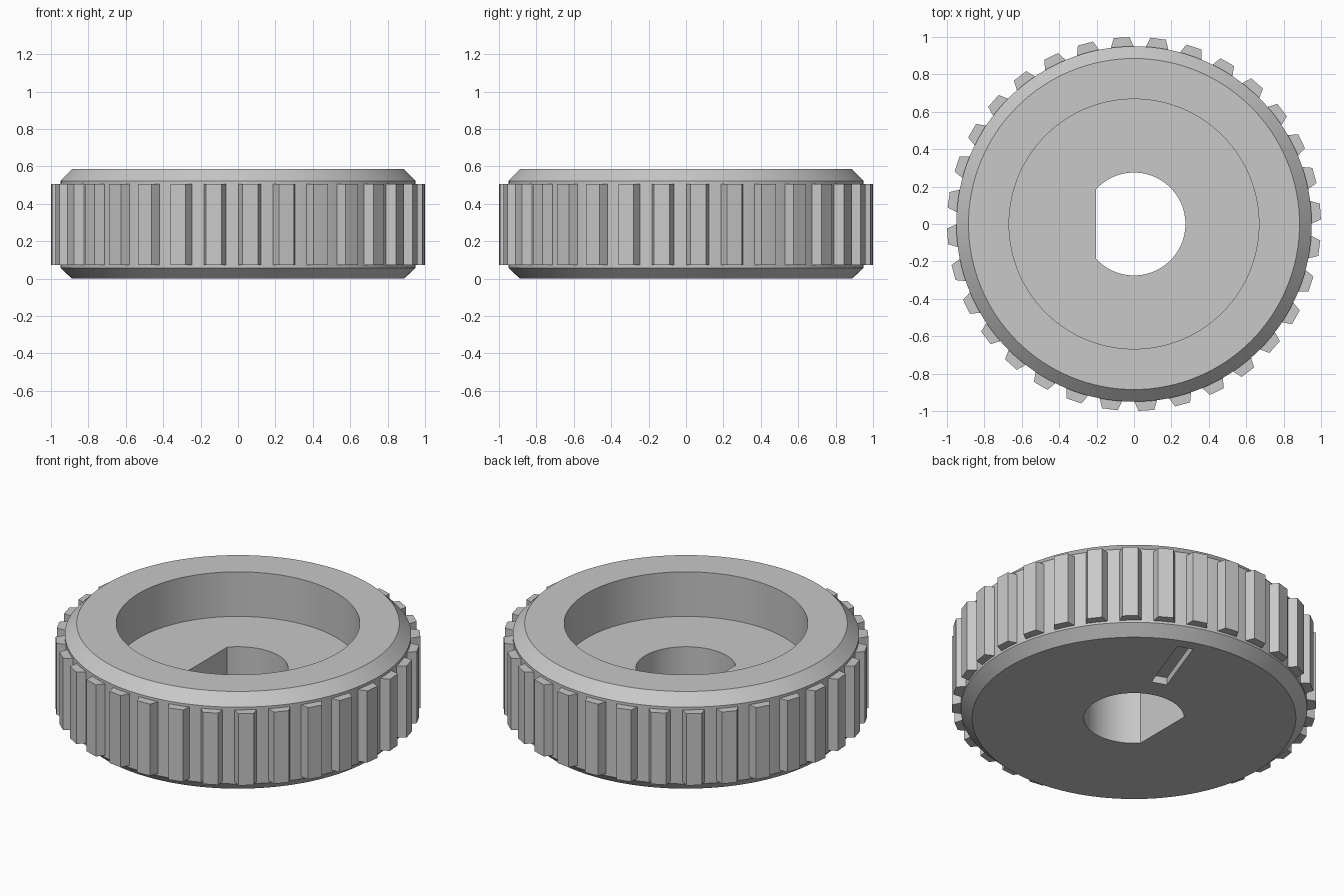
import bpy, bmesh, math
from mathutils import Matrix

cube = bpy.data.objects.get("Cube")
if cube:
    bpy.data.objects.remove(cube, do_unlink=True)

grey = bpy.data.materials.new("plain grey")
grey.use_nodes = True
grey.diffuse_color = (0.58, 0.58, 0.58, 1)
grey.node_tree.nodes["Principled BSDF"].inputs["Base Color"].default_value = (0.58, 0.58, 0.58, 1)

SEGMENTS = 128
RIBS = 32


def make_object(name, bm):
    bmesh.ops.recalc_face_normals(bm, faces=bm.faces)
    mesh = bpy.data.meshes.new(name)
    bm.to_mesh(mesh)
    bm.free()
    mesh.materials.append(grey)
    obj = bpy.data.objects.new(name, mesh)
    bpy.context.collection.objects.link(obj)
    return obj


def add_prism(bm, outline, z0, z1, angle=0.0):
    """Extrude a closed xy outline from z0 to z1, turned about z."""
    turn = Matrix.Rotation(angle, 3, 'Z')
    low, high = ([bm.verts.new(turn @ v.co) for v in ring]
                 for ring in ([TempPoint(x, y, z) for x, y in outline] for z in (z0, z1)))
    bm.faces.new(low[::-1])
    bm.faces.new(high)
    for i in range(len(low)):
        j = (i + 1) % len(low)
        bm.faces.new((low[i], low[j], high[j], high[i]))


class TempPoint:
    def __init__(self, x, y, z):
        self.co = Matrix.Translation((x, y, z)).to_translation()


def lathe(profile):
    """Spin a profile of (radius, z) about z and close both ends."""
    bm = bmesh.new()
    rings = []
    for r, z in profile:
        angles = (2 * math.pi * i / SEGMENTS for i in range(SEGMENTS))
        rings.append([bm.verts.new((r * math.cos(a), r * math.sin(a), z)) for a in angles])
    for a, b in zip(rings, rings[1:]):
        for i in range(SEGMENTS):
            j = (i + 1) % SEGMENTS
            bm.faces.new((a[i], a[j], b[j], b[i]))
    bm.faces.new(rings[0][::-1])
    bm.faces.new(rings[-1])
    return bm


def cut(target, cutter):
    cutter.hide_render = True
    mod = target.modifiers.new("cut", 'BOOLEAN')
    mod.operation = 'DIFFERENCE'
    mod.solver = 'EXACT'
    mod.object = cutter
    bpy.context.view_layer.objects.active = target
    bpy.ops.object.modifier_apply(modifier=mod.name)
    bpy.data.objects.remove(cutter, do_unlink=True)


# Wheel body: chamfered disc with a round recess in the top
body = make_object("wheel_body", lathe([
    (0.888, 0), (0.95, 0.058), (0.95, 0.522), (0.885, 0.587), (0.668, 0.587), (0.668, 0.317)]))

# D-shaped bore: an arc closed by a flat on the -x side
bore_radius, flat_x = 0.275, -0.203
limit = math.acos(flat_x / bore_radius)
steps = 72
arc = [limit * (2 * i / steps - 1) for i in range(steps + 1)]
bm = bmesh.new()
add_prism(bm, [(bore_radius * math.cos(a), bore_radius * math.sin(a)) for a in arc], -0.1, 0.45)
cut(body, make_object("bore_cutter", bm))

# Shallow radial marker slot in the underside
bm = bmesh.new()
add_prism(bm, [(0.405, -0.045), (0.82, -0.045), (0.82, 0.045), (0.405, 0.045)],
          -0.1, 0.045, math.radians(70))
cut(body, make_object("slot_cutter", bm))

bpy.ops.object.select_all(action='DESELECT')
body.select_set(True)
bpy.context.view_layer.objects.active = body
bpy.ops.object.shade_smooth_by_angle(angle=math.radians(25))

# Grip ribs: tapered teeth around the rim
bm = bmesh.new()
tooth = [(0.93, -0.062), (0.95, -0.06), (0.999, -0.042), (0.999, 0.042), (0.95, 0.06), (0.93, 0.062)]
for i in range(RIBS):
    add_prism(bm, tooth, 0.072, 0.506, math.radians(3.8) + 2 * math.pi * i / RIBS)
make_object("grip_ribs", bm)
